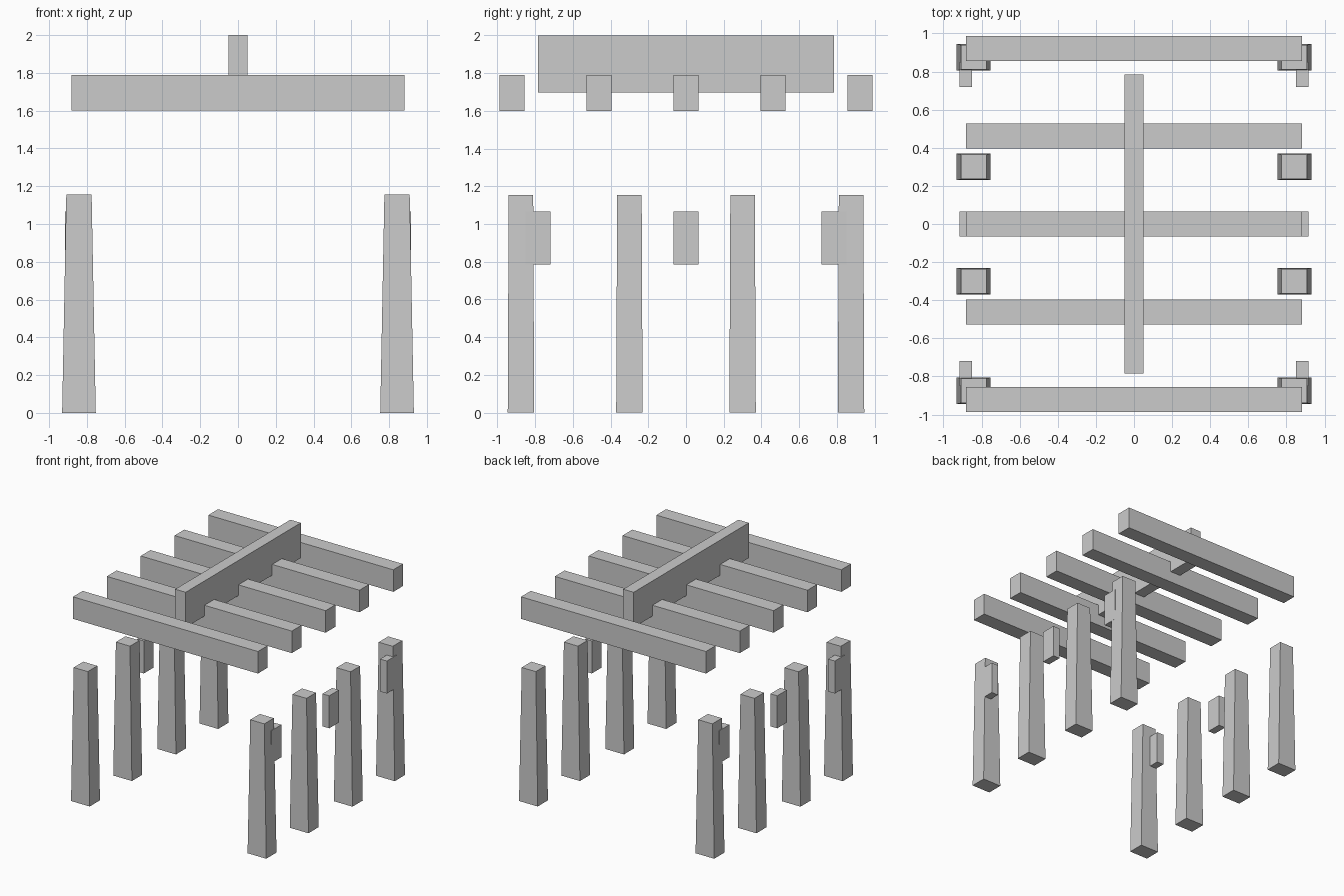
import bpy

if "Cube" in bpy.data.objects:
    bpy.data.objects.remove(bpy.data.objects["Cube"])


def block(name, center, bottom, top, height):
    """Box (or tapered box) standing on center; bottom/top are half sizes (x, y)."""
    x, y, z = center
    verts = []
    for (hx, hy), level in ((bottom, z), (top, z + height)):
        verts += [(x + sx * hx, y + sy * hy, level)
                  for sx, sy in ((-1, -1), (1, -1), (1, 1), (-1, 1))]
    faces = [(3, 2, 1, 0), (4, 5, 6, 7)]
    faces += [(i, (i + 1) % 4, (i + 1) % 4 + 4, i + 4) for i in range(4)]
    mesh = bpy.data.meshes.new(name)
    mesh.from_pydata(verts, [], faces)
    obj = bpy.data.objects.new(name, mesh)
    bpy.context.collection.objects.link(obj)
    return obj


for sx, side in ((-1, "left"), (1, "right")):
    # Tapered posts, four per side
    for i, y in enumerate((-0.875, -0.3, 0.3, 0.875)):
        block(f"{side}_post_{i + 1}", (sx * 0.842, y, 0),
              (0.089, 0.07), (0.067, 0.065), 1.155)
    # Small rail blocks between the posts; the end ones sink into the corner posts
    for i, y in enumerate((-0.785, 0, 0.785)):
        half = (0.0325, 0.066)
        block(f"{side}_rail_block_{i + 1}", (sx * 0.884, y, 0.785), half, half, 0.28)

# Cross beams
for i in range(5):
    half = (0.882, 0.066)
    block(f"cross_beam_{i + 1}", (0, (i - 2) * 0.461, 1.6), half, half, 0.19)

# Ridge beam running front to back
block("ridge_beam", (0, 0, 1.697), (0.05, 0.784), (0.05, 0.784), 0.303)
